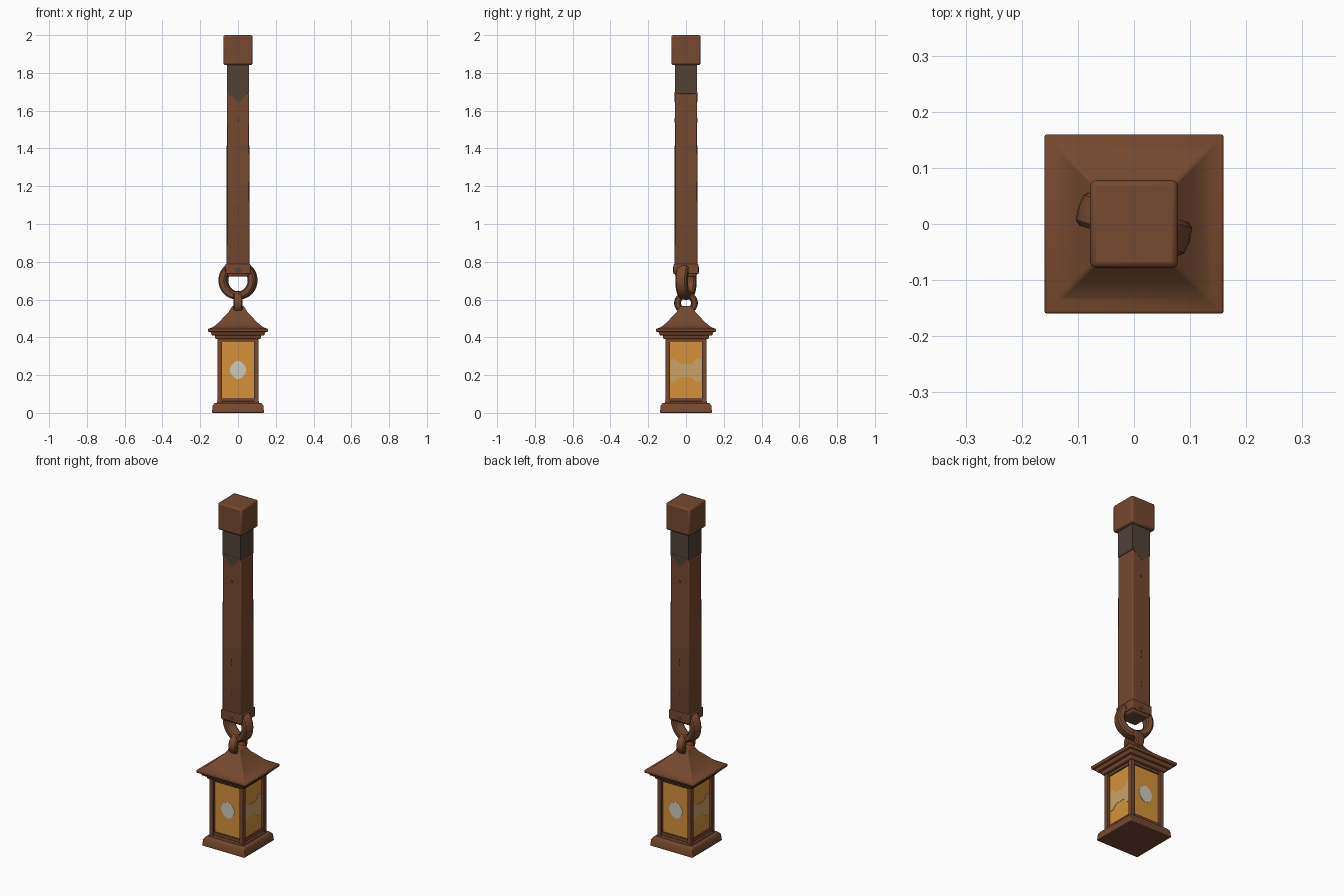
import bpy, bmesh, math
from mathutils import Matrix

if "Cube" in bpy.data.objects:
    bpy.data.objects.remove(bpy.data.objects["Cube"])


def material(name, rgb):
    m = bpy.data.materials.new(name)
    m.diffuse_color = (*rgb, 1)
    m.use_nodes = True
    m.node_tree.nodes["Principled BSDF"].inputs["Base Color"].default_value = m.diffuse_color
    return m


BROWN = material("rusty brown", (0.180, 0.066, 0.028))
DARK = material("sooty brown", (0.082, 0.054, 0.036))
AMBER = material("amber glass", (0.66, 0.29, 0.042))
WHITE = material("pale glow", (0.62, 0.58, 0.52))
TAN = material("warm glow", (0.60, 0.37, 0.14))


def make(name, verts, faces, mat, bevel=0, smooth=False):
    me = bpy.data.meshes.new(name)
    me.from_pydata(verts, [], faces)
    bm = bmesh.new()
    bm.from_mesh(me)
    bmesh.ops.recalc_face_normals(bm, faces=bm.faces)
    bm.to_mesh(me)
    bm.free()
    me.materials.append(mat)
    ob = bpy.data.objects.new(name, me)
    bpy.context.collection.objects.link(ob)
    if bevel:
        b = ob.modifiers.new("soft edges", 'BEVEL')
        b.width, b.segments, b.limit_method = bevel, 2, 'ANGLE'
    if smooth or bevel:
        bpy.context.view_layer.objects.active = ob
        ob.select_set(True)
        bpy.ops.object.shade_smooth_by_angle(angle=math.radians(35))
        ob.select_set(False)
    return ob


def square_stack(name, profile, mat, bevel=0, centre=(0, 0)):
    """Square rings of (half width, height) joined into a closed solid."""
    verts, faces = [], []
    for h, z in profile:
        verts += [(centre[0] + sx * h, centre[1] + sy * h, z)
                  for sx, sy in ((-1, -1), (1, -1), (1, 1), (-1, 1))]
    for r in range(len(profile) - 1):
        for i in range(4):
            a, b = r * 4 + i, r * 4 + (i + 1) % 4
            faces.append((a, b, b + 4, a + 4))
    n = len(verts)
    faces += [(3, 2, 1, 0), (n - 4, n - 3, n - 2, n - 1)]
    return make(name, verts, faces, mat, bevel)


def link(name, rx, rz, thick, half_width, z, angle):
    """Rounded ring standing in the xz plane, turned about z."""
    verts, faces, n, k = [], [], 32, 10
    for i in range(n):
        t = 2 * math.pi * i / n
        for j in range(k):
            p = 2 * math.pi * j / k
            c, s = math.cos(p), math.sin(p)
            # squared-off cross-section
            c, s = math.copysign(abs(c) ** 0.6, c), math.copysign(abs(s) ** 0.6, s)
            verts.append(((rx + thick * c) * math.cos(t), half_width * s,
                          (rz + thick * c) * math.sin(t)))
            a, b = i * k + j, i * k + (j + 1) % k
            d = (i + 1) % n * k
            faces.append((a, b, d + (j + 1) % k, d + j))
    ob = make(name, verts, faces, BROWN, smooth=True)
    ob.data.transform(Matrix.Translation((0, 0, z)) @ Matrix.Rotation(angle, 4, 'Z'))
    return ob


def plate(name, outline, dist, side, mat, thick=0.003):
    """Thin plate from a (sideways, height) outline on one of four sides."""
    n = len(outline)
    verts = [(u, -dist - o, z) for o in (-0.002, thick) for u, z in outline]
    faces = [tuple(range(n)), tuple(range(2 * n - 1, n - 1, -1))]
    faces += [(i, (i + 1) % n, n + (i + 1) % n, n + i) for i in range(n)]
    ob = make(name, verts, faces, mat)
    ob.data.transform(Matrix.Rotation(side * math.pi / 2, 4, 'Z'))


# Hanging beam and its end cap
square_stack("beam", [(0.054, 0.722), (0.06, 0.74), (0.06, 1.20), (0.059, 1.69)], BROWN, 0.005)
square_stack("beam_sooty_top", [(0.0592, 1.69), (0.0592, 1.86)], DARK)
square_stack("beam_cap", [(0.078, 1.842), (0.078, 2.0)], BROWN, 0.01)
square_stack("beam_strap", [(0.066, 0.735), (0.066, 0.788)], BROWN, 0.004)

# Ragged soot edge and small cracks on the front and back of the beam
soot = [(-0.057, 1.70), (-0.045, 1.68), (-0.025, 1.672), (-0.012, 1.65),
        (0.012, 1.645), (0.025, 1.67), (0.045, 1.685), (0.057, 1.70)]
for s in (0, 2):
    plate("soot_edge", soot, 0.059, s, DARK, 0.0012)
    for z, w, h in ((1.55, 0.008, 0.012), (1.08, 0.003, 0.035), (0.90, 0.004, 0.02)):
        plate("crack", [(-w, z), (0, z - h), (w, z), (0, z + h)], 0.06, s, DARK, 0.001)
for s in range(4):
    plate("strap_notch", [(-0.022, 0.752), (0, 0.742), (0.022, 0.752), (0, 0.772)],
          0.066, s, DARK, 0.0015)

# Hanging links
link("large_link", 0.081, 0.081, 0.023, 0.032, 0.702, math.radians(-17))
link("small_link", 0.045, 0.042, 0.018, 0.025, 0.582, math.radians(90))
square_stack("link_foot", [(0.044, 0.535), (0.036, 0.555), (0.03, 0.566)], BROWN, 0.004)

# Lantern roof with flared eaves and stepped trim below
square_stack("roof", [(0.158, 0.428), (0.160, 0.444), (0.132, 0.454), (0.105, 0.476),
                      (0.078, 0.504), (0.052, 0.530), (0.036, 0.556)], BROWN, 0.004)
square_stack("upper_trim", [(0.138, 0.410), (0.146, 0.430)], BROWN, 0.004)
square_stack("lower_trim", [(0.118, 0.390), (0.124, 0.412)], BROWN, 0.004)

# Lantern base
square_stack("base", [(0.138, 0.0), (0.134, 0.038), (0.124, 0.052)], BROWN, 0.004)
square_stack("base_step", [(0.112, 0.048), (0.110, 0.062)], BROWN, 0.003)

# Glass body with corner posts
square_stack("glass", [(0.093, 0.055), (0.093, 0.395)], AMBER)
for sx in (-1, 1):
    for sy in (-1, 1):
        square_stack("corner_post", [(0.0125, 0.055), (0.0125, 0.395)], BROWN, 0.003,
                     (sx * 0.0965, sy * 0.0965))

# Rails and glowing spots on each side
spot = [(0.045 * math.cos(a) * k, 0.227 + 0.05 * math.sin(a) * k)
        for a, k in ((math.pi * i / 6, 1.0 if i % 3 == 0 else 0.93) for i in range(12))]
bow = [(-0.082, 0.162), (-0.06, 0.164), (-0.03, 0.190), (0.03, 0.190), (0.055, 0.162),
       (0.082, 0.166), (0.082, 0.285), (0.055, 0.288), (0.03, 0.258), (-0.03, 0.258),
       (-0.06, 0.286), (-0.082, 0.286)]
for s in range(4):
    for z0, z1 in ((0.055, 0.080), (0.375, 0.395)):
        plate("glass_rail", [(-0.09, z0), (0.09, z0), (0.09, z1), (-0.09, z1)],
              0.093, s, BROWN, 0.0075)
    if s % 2:
        plate("side_glow", bow, 0.093, s, TAN, 0.0015)
    else:
        plate("front_glow", spot, 0.093, s, WHITE, 0.0015)
